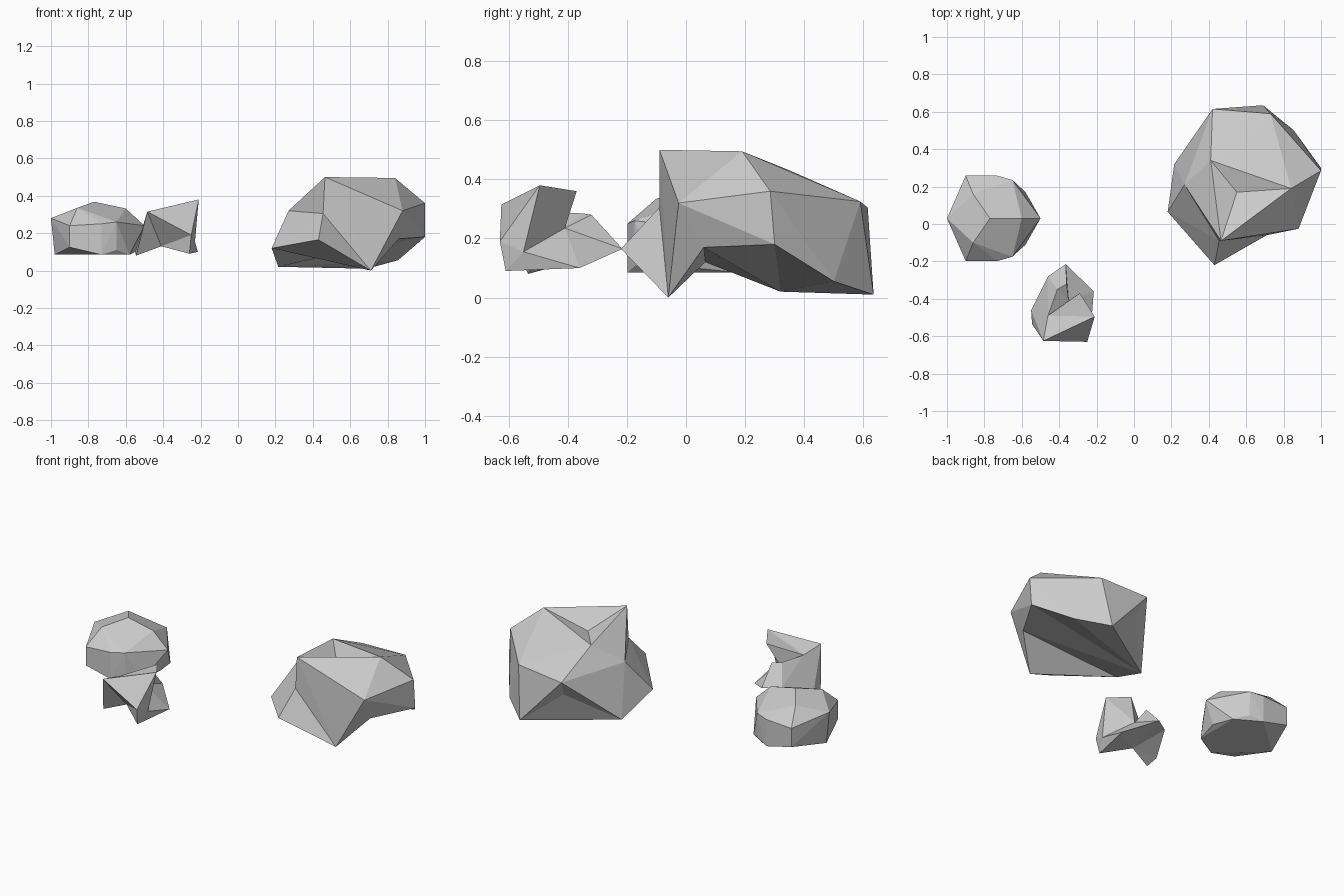
import bpy, bmesh
from mathutils import Vector


def rock(name, points, fans=None):
    """Faceted stone. Convex hull of the points, or triangle fans
    (hub, path around the hub) where the stone has dents."""
    bm = bmesh.new()
    v = [bm.verts.new(p) for p in points]
    if fans:
        for hub, path in fans:
            for a, b in zip(path, path[1:]):
                bm.faces.new((v[hub], v[a], v[b]))
    else:
        bmesh.ops.convex_hull(bm, input=v)
        loose = [w for w in bm.verts if not w.link_faces]
        bmesh.ops.delete(bm, geom=loose, context='VERTS')
    bmesh.ops.recalc_face_normals(bm, faces=bm.faces[:])
    me = bpy.data.meshes.new(name)
    bm.to_mesh(me)
    bm.free()
    ob = bpy.data.objects.new(name, me)
    bpy.context.collection.objects.link(ob)
    return ob


# round stone: half profile mirrored across its own centre line
half = [(-0.90, 0.228, 0.24), (-0.90, 0.228, 0.125), (-0.73, 0.228, 0.25),
        (-0.73, 0.228, 0.085), (-0.65, 0.205, 0.26), (-0.58, 0.14, 0.085),
        (-0.65, 0.20, 0.11), (-0.86, 0.13, 0.335)]
middle = [(-1.0, 0.03, 0.28), (-0.98, 0.03, 0.085), (-0.77, 0.03, 0.368),
          (-0.60, 0.03, 0.332), (-0.50, 0.03, 0.24), (-0.55, 0.03, 0.10)]
rock("round_stone", middle + [(x, 0.03 + s * y, z) for x, y, z in half for s in (1, -1)])

# small jagged stone: top plate, split side, hollow base
rock("jagged_stone", [
    (-0.21, -0.495, 0.38), (-0.29, -0.37, 0.36), (-0.485, -0.625, 0.315),
    (-0.25, -0.63, 0.19), (-0.23, -0.55, 0.155), (-0.215, -0.36, 0.10),
    (-0.26, -0.61, 0.09), (-0.365, -0.215, 0.165), (-0.46, -0.28, 0.17),
    (-0.36, -0.32, 0.28), (-0.41, -0.35, 0.285), (-0.46, -0.49, 0.29),
    (-0.35, -0.41, 0.235), (-0.55, -0.46, 0.10), (-0.545, -0.535, 0.08),
    (-0.41, -0.50, 0.13)],
    [(0, [1, 11, 2, 3, 4, 12, 1]), (4, [12, 5, 6, 3]),
     (12, [1, 11, 10, 9, 7, 5]), (8, [13, 11, 10, 9, 7]),
     (2, [11, 13, 14]), (15, [2, 3, 6, 5, 7, 8, 13, 14, 2])])

# large boulder: dented top, grooved underside, hollow at the back
rock("boulder", [
    (0.18, 0.065, 0.12), (0.215, 0.32, 0.02), (0.27, 0.21, 0.32),
    (0.43, -0.22, 0.165), (0.455, -0.09, 0.305), (0.465, -0.09, 0.50),
    (0.84, 0.19, 0.495), (0.55, 0.17, 0.42), (0.41, 0.34, 0.435),
    (0.88, -0.025, 0.32), (1.0, 0.285, 0.36), (1.0, 0.30, 0.18),
    (0.86, 0.06, 0.17), (0.71, -0.06, 0.0), (0.855, 0.50, 0.055),
    (0.73, 0.59, 0.325), (0.69, 0.635, 0.01), (0.42, 0.615, 0.305),
    (0.45, 0.55, 0.20)],
    [(5, [4, 13, 9, 6, 7, 8, 2, 4]), (8, [7, 6, 15, 17, 2]),
     (1, [2, 17, 18, 16, 14, 11, 12, 0, 2]), (16, [18, 17, 15, 14]),
     (10, [6, 9, 11, 14, 15, 6]), (12, [11, 9, 13, 0]),
     (3, [4, 13, 0, 4]), (0, [2, 4])])
